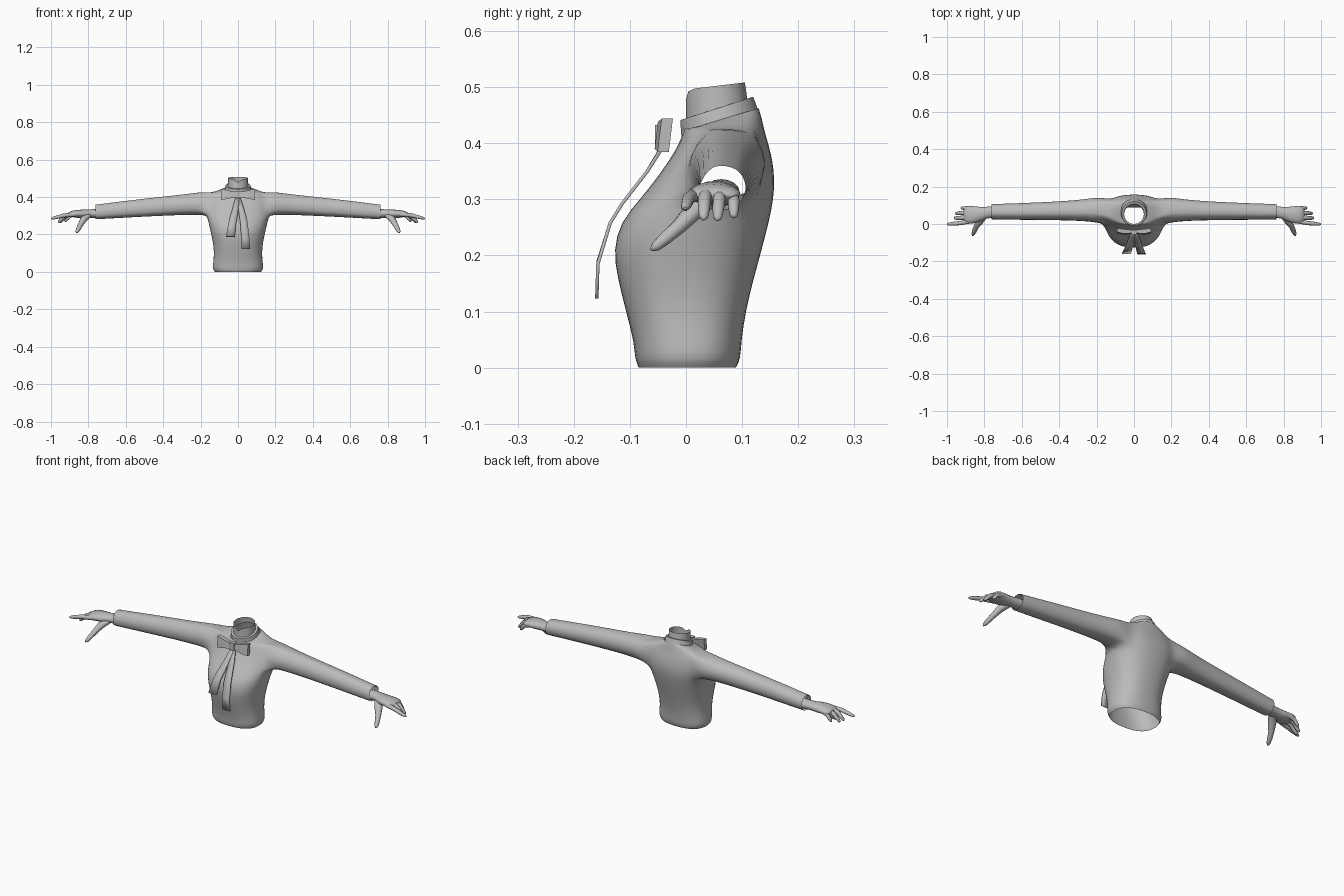
import bpy, bmesh, math
from mathutils import Vector

if "Cube" in bpy.data.objects:
    bpy.data.objects.remove(bpy.data.objects["Cube"])

grey = bpy.data.materials.new("plain_grey")
grey.diffuse_color = (0.5, 0.5, 0.5, 1)
grey.use_nodes = True
grey.node_tree.nodes["Principled BSDF"].inputs["Base Color"].default_value = grey.diffuse_color


def finish(name, bm, angle=40):
    bmesh.ops.recalc_face_normals(bm, faces=bm.faces)
    me = bpy.data.meshes.new(name)
    bm.to_mesh(me)
    bm.free()
    me.materials.append(grey)
    ob = bpy.data.objects.new(name, me)
    bpy.context.collection.objects.link(ob)
    bpy.ops.object.select_all(action='DESELECT')
    ob.select_set(True)
    bpy.context.view_layer.objects.active = ob
    bpy.ops.object.shade_smooth_by_angle(angle=math.radians(angle))
    return ob


def spow(v, p):
    return math.copysign(abs(v) ** p, v)


def oval(bm, n, z, hw, yf, yb, tilt=0, p=1.0):
    """Horizontal ring; tilt raises the back."""
    yc, hd, ring = (yf + yb) / 2, (yb - yf) / 2, []
    for j in range(n):
        a = 2 * math.pi * j / n
        dy = hd * spow(math.sin(a), p)
        ring.append(bm.verts.new((hw * spow(math.cos(a), p), yc + dy, z + tilt * dy)))
    return ring


def bridge(bm, r0, r1, skip=()):
    n = len(r0)
    for j in range(n):
        if j not in skip:
            k = (j + 1) % n
            bm.faces.new((r0[j], r0[k], r1[k], r1[j]))


# Shirt: hollow torso rings (z, half width, front y, back y, tilt)
torso = [(0, .124, -.085, .09, 0), (.015, .137, -.092, .098, 0),
         (.045, .134, -.093, .099, 0), (.1, .128, -.108, .107, 0),
         (.16, .135, -.123, .122, 0), (.21, .146, -.131, .136, 0),
         (.26, .158, -.118, .149, 0), (.30, .166, -.083, .157, 0),
         (.335, .167, -.055, .159, 0), (.37, .166, -.03, .155, 0),
         (.40, .16, -.012, .147, 0), (.423, .14, -.005, .14, 0),
         (.437, .105, -.003, .135, .15), (.443, .07, -.001, .13, .3)]
# Sleeve rings (x, bottom z, top z, front y, back y)
sleeve = [(.19, .302, .428, -.002, .147), (.24, .304, .421, .008, .138),
          (.35, .301, .408, .014, .126), (.5, .294, .392, .017, .118),
          (.65, .286, .374, .018, .112), (.74, .281, .362, .02, .109),
          (.762, .28, .36, .021, .108)]
N, LOW, HIGH, J0, J1 = 24, 7, 11, -2, 3
bm = bmesh.new()
rings = [oval(bm, N, *r, p=.83) for r in torso]
armhole_cols = {j % N for j in range(J0, J1)} | {11 - j for j in range(J0, J1)}
for i in range(len(rings) - 1):
    bridge(bm, rings[i], rings[i + 1], armhole_cols if LOW <= i < HIGH else ())
for side in (1, -1):
    # walk round the armhole, then loft the sleeve outwards from it
    walk = [(LOW, j) for j in range(J0, J1)] + [(i, J1) for i in range(LOW, HIGH)]
    walk += [(HIGH, j) for j in range(J1, J0, -1)] + [(i, J0) for i in range(HIGH, LOW, -1)]
    loop = [rings[i][(j if side > 0 else 12 - j) % N] for i, j in walk]
    ys, zs = [v.co.y for v in loop], [v.co.z for v in loop]
    yc, zc = (min(ys) + max(ys)) / 2, (min(zs) + max(zs)) / 2
    hy, hz = (max(ys) - min(ys)) / 2, (max(zs) - min(zs)) / 2
    angles = [math.atan2((v.co.z - zc) / hz, (v.co.y - yc) / hy) for v in loop]
    prev = loop
    for x, zb, zt, yf, yb in sleeve:
        ring = [bm.verts.new((side * x, (yf + yb) / 2 + (yb - yf) / 2 * math.cos(a),
                              (zb + zt) / 2 + (zt - zb) / 2 * math.sin(a))) for a in angles]
        bridge(bm, prev, ring)
        prev = ring
shirt = finish("shirt", bm, 60)
shirt.modifiers.new("smooth", 'SUBSURF').levels = 1
shirt.modifiers["smooth"].render_levels = 1

# Collar band with a ledge into the open neck
bm = bmesh.new()
band = [(.415, .075, -.006, .135, .25), (.440, .071, -.009, .128, .29),
        (.462, .067, -.010, .120, .32), (.462, .055, .000, .109, .32),
        (.502, .053, .000, .105, .12)]
rings = [oval(bm, 16, *r) for r in band]
for a, b in zip(rings, rings[1:]):
    bridge(bm, a, b)
for j, drop in ((11, .004), (12, .018), (13, .004)):   # notch at the throat
    rings[-1][j].co.z -= drop
finish("collar", bm, 35)


def tube(bm, pts, n=12, cap_start=True):
    """Oval tube through (x, y, z, half width, half height) stations."""
    prev = None
    for i, (x, y, z, w, h) in enumerate(pts):
        a, b = pts[max(i - 1, 0)], pts[min(i + 1, len(pts) - 1)]
        d = (Vector(b[:3]) - Vector(a[:3])).normalized()
        s = Vector((0, 0, 1)).cross(d).normalized()
        u = d.cross(s)
        ring = [bm.verts.new(Vector((x, y, z)) + s * w * math.cos(t) + u * h * math.sin(t))
                for t in (2 * math.pi * k / n for k in range(n))]
        if prev:
            bridge(bm, prev, ring)
        elif cap_start:
            bm.faces.new(ring[::-1])
        prev = ring
    bm.faces.new(prev)


def finger(bm, base, knuckle, tip, r):
    a, k, t = Vector(base), Vector(knuckle), Vector(tip)
    near = t.lerp(k, .12)
    tube(bm, [(*a, r, r), (*a.lerp(k, .5), r * 1.02, r), (*k, r * .98, r * .95),
              (*k.lerp(t, .5), r * .9, r * .85), (*near, r * .68, r * .62),
              (*t, r * .25, r * .22)], 10)


# Hands, mirrored across the body
bm = bmesh.new()
tube(bm, [(.735, .063, .312, .033, .024), (.775, .062, .312, .031, .023),
          (.80, .059, .311, .032, .022), (.83, .053, .31, .040, .023),
          (.86, .050, .310, .046, .021), (.885, .050, .310, .047, .017),
          (.903, .050, .308, .042, .011), (.91, .050, .306, .03, .005)], 16, False)
finger(bm, (.865, .016, .308), (.93, .005, .302), (1.0, -.002, .284), .0115)
finger(bm, (.87, .038, .314), (.922, .033, .302), (.962, .031, .264), .0118)
finger(bm, (.87, .061, .313), (.918, .059, .300), (.955, .056, .263), .0115)
finger(bm, (.86, .083, .309), (.899, .085, .299), (.925, .085, .268), .0105)
tube(bm, [(.80, .045, .302, .018, .015), (.825, .015, .281, .020, .017),
          (.842, -.012, .252, .014, .0135), (.853, -.036, .231, .0125, .012),
          (.860, -.054, .216, .0095, .009), (.863, -.062, .210, .003, .003)], 12)
hand = finish("hands", bm, 60)
hand.modifiers.new("mirror", 'MIRROR')

# Bow: two flaring loops and a knot
bm = bmesh.new()
prev = None
for x, zb, zt, yf, yb in [(.0, .398, .428, -.046, -.036), (.03, .396, .430, -.052, -.032),
                          (.06, .390, .438, -.053, -.029), (.09, .384, .444, -.047, -.027)]:
    ring = [bm.verts.new((x, y + .12 * (z - .414), z))
            for y, z in ((yf, zb), (yb, zb), (yb, zt), (yf, zt))]
    if prev:
        bridge(bm, prev, ring)
    prev = ring
bm.faces.new(prev)
finish("bow_loops", bm, 30).modifiers.new("mirror", 'MIRROR')

bm = bmesh.new()
bmesh.ops.create_cube(bm, size=1)
for v in bm.verts:
    v.co = (v.co.x * .028, v.co.y * .024 - .043, v.co.z * .038 + .413)
finish("bow_knot", bm, 30)


# Ribbon tails hanging from the knot
def tail(name, stations):
    bm = bmesh.new()
    rows = [[bm.verts.new((x, y, z)) for x in (x0, x1)] for x0, x1, y, z in stations]
    for a, b in zip(rows, rows[1:]):
        bm.faces.new((a[0], b[0], b[1], a[1]))
    solid = finish(name, bm, 30).modifiers.new("thickness", 'SOLIDIFY')
    solid.thickness = .006
    solid.offset = 0


tail("left_tail", [(-.014, .006, -.042, .395), (-.026, .004, -.069, .35),
                   (-.043, -.004, -.114, .292), (-.052, -.010, -.135, .258),
                   (-.064, -.017, -.157, .188)])
tail("right_tail", [(-.006, .014, -.042, .392), (.0, .028, -.069, .35),
                    (.008, .045, -.114, .292), (.012, .052, -.135, .258),
                    (.017, .060, -.157, .185), (.020, .065, -.159, .123)])
